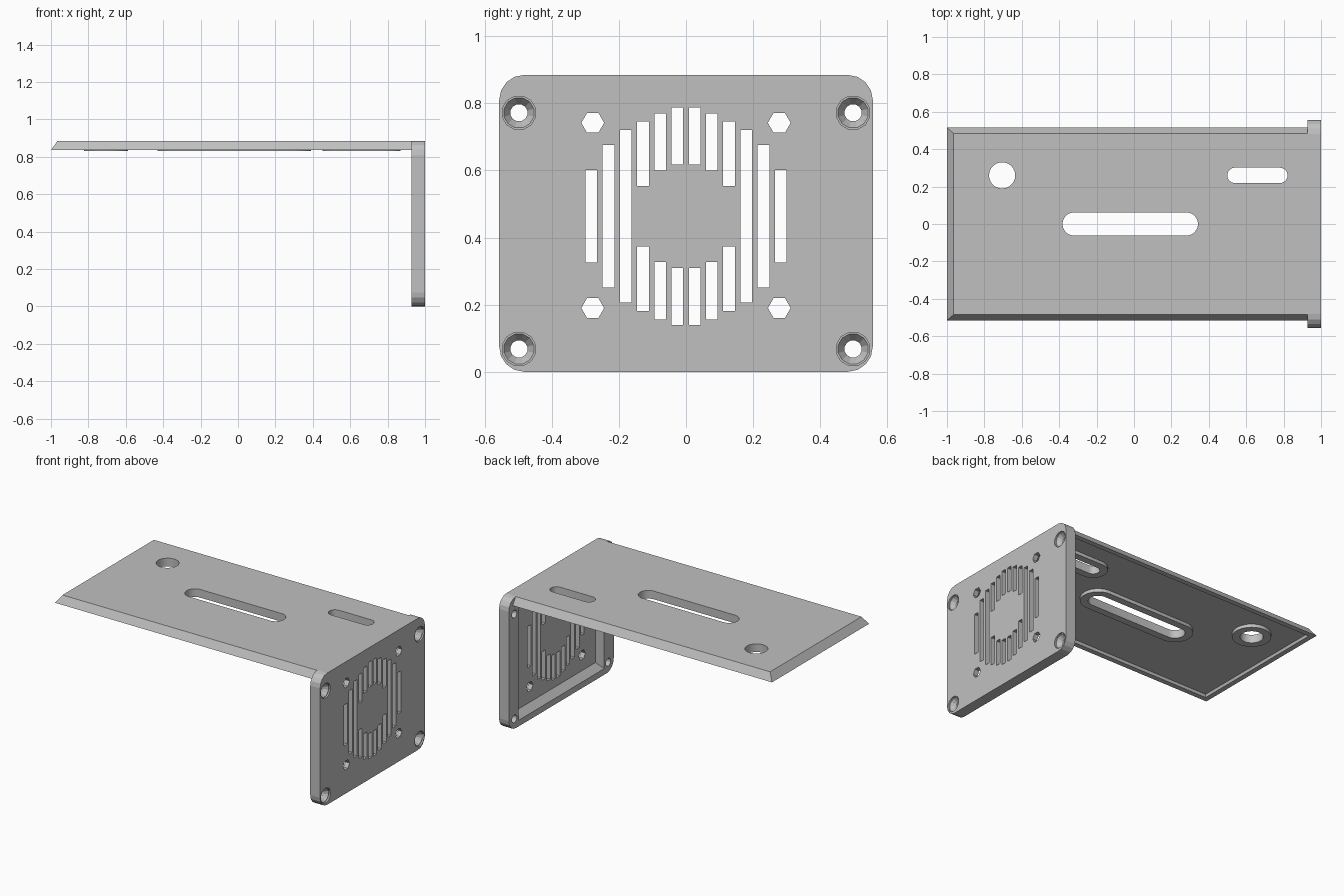
import bpy, bmesh
from math import cos, sin, pi, copysign

cube = bpy.data.objects.get("Cube")
if cube:
    bpy.data.objects.remove(cube, do_unlink=True)

grey = bpy.data.materials.new("plain grey")
grey.use_nodes = True
colour = (0.53, 0.53, 0.53, 1)
grey.diffuse_color = colour
grey.node_tree.nodes["Principled BSDF"].inputs["Base Color"].default_value = colour


def add_loft(bm, *rings):
    """Join closed rings of equal length into a capped solid."""
    loops = [[bm.verts.new(p) for p in ring] for ring in rings]
    faces = [bm.faces.new(loops[0]), bm.faces.new(loops[-1])]
    for a, b in zip(loops, loops[1:]):
        for i in range(len(a)):
            j = (i + 1) % len(a)
            faces.append(bm.faces.new((a[i], a[j], b[j], b[i])))
    bmesh.ops.recalc_face_normals(bm, faces=faces)


def make_object(name, bm):
    mesh = bpy.data.meshes.new(name)
    bm.to_mesh(mesh)
    bm.free()
    mesh.materials.append(grey)
    obj = bpy.data.objects.new(name, mesh)
    bpy.context.collection.objects.link(obj)
    return obj


def combine(target, bm, operation):
    """Apply a boolean with a temporary helper."""
    helper = make_object("helper", bm)
    helper.hide_render = True
    mod = target.modifiers.new("combine", 'BOOLEAN')
    mod.operation, mod.solver, mod.object = operation, 'EXACT', helper
    bpy.context.view_layer.objects.active = target
    bpy.ops.object.modifier_apply(modifier=mod.name)
    bpy.data.objects.remove(helper, do_unlink=True)


def rect_z(x0, x1, y, z):
    return [(x0, -y, z), (x1, -y, z), (x1, y, z), (x0, y, z)]


def rect_x(x, y0, y1, z0, z1):
    return [(x, y0, z0), (x, y1, z0), (x, y1, z1), (x, y0, z1)]


def circle_x(x, y, z, r, n, turn=0):
    angles = [2 * pi * (i + turn) / n for i in range(n)]
    return [(x, y + r * cos(a), z + r * sin(a)) for a in angles]


def slot_z(x, y, half, r, z, n=32):
    angles = [2 * pi * (i + 0.5) / n for i in range(n)]
    return [(x + copysign(half, cos(a)) + r * cos(a), y + r * sin(a), z) for a in angles]


TOP, INNER = 0.885, 0.927

# Top plate with sloped edges and a shallow recess underneath
bm = bmesh.new()
add_loft(bm, rect_z(-1, INNER, 0.515, 0.835), rect_z(-0.965, INNER, 0.485, TOP))
top_plate = make_object("top_plate", bm)
bm = bmesh.new()
add_loft(bm, rect_z(-0.972, 0.91, 0.487, 0.82), rect_z(-0.96, 0.91, 0.475, 0.852))
combine(top_plate, bm, 'DIFFERENCE')

# Raised bosses around the mounting slots, then the slots themselves
slots = [(-0.705, 0.26, 0, 0.07), (-0.02, 0, 0.3, 0.062), (0.66, 0.26, 0.12, 0.041)]
bosses, holes = bmesh.new(), bmesh.new()
for x, y, half, r in slots:
    add_loft(bosses, slot_z(x, y, half, r + 0.048, 0.83), slot_z(x, y, half, r + 0.048, 0.86))
    add_loft(holes, slot_z(x, y, half, r, 0.8), slot_z(x, y, half, r, 0.95))
combine(top_plate, bosses, 'UNION')
combine(top_plate, holes, 'DIFFERENCE')

# Upright fan plate with rounded corners
radius, steps = 0.075, 4
corners = [(1, 1), (-1, 1), (-1, -1), (1, -1)]
outline = []
for k, (sy, sz) in enumerate(corners):
    for i in range(steps + 1):
        a = pi / 2 * (k + i / steps)
        outline.append((sy * (0.557 - radius) + radius * cos(a),
                        TOP / 2 + sz * (TOP / 2 - radius) + radius * sin(a)))
bm = bmesh.new()
add_loft(bm, [(INNER, y, z) for y, z in outline], [(1, y, z) for y, z in outline])
fan_plate = make_object("fan_plate", bm)

# Sloped recess on the inner side
bm = bmesh.new()
add_loft(bm, rect_x(INNER - 0.01, -0.465, 0.465, 0.03, 0.842),
         rect_x(0.967, -0.42, 0.42, 0.085, 0.835))
combine(fan_plate, bm, 'DIFFERENCE')

# Vent slits around a solid hub, mirrored on both axes
bm = bmesh.new()
mid_z, half_w = 0.4635, 0.0175
outer_heights = [0.324, 0.307, 0.282, 0.257, 0.213, 0.138]
hub = 0.157
for i, h in enumerate(outer_heights):
    y = 0.0257 + 0.0514 * i
    if y < hub:
        inner = (hub ** 2 - y ** 2) ** 0.5
        spans = [(inner, h), (-h, -inner)]
    else:
        spans = [(-h, h)]
    for s in (-1, 1):
        for low, high in spans:
            box = (s * y - half_w, s * y + half_w, mid_z + low, mid_z + high)
            add_loft(bm, rect_x(0.9, *box), rect_x(1.1, *box))

# Hexagonal screw holes and countersunk corner holes
for sy, sz in corners:
    y, z = sy * 0.278, 0.466 + sz * 0.276
    add_loft(bm, circle_x(0.9, y, z, 0.034, 6), circle_x(1.1, y, z, 0.034, 6))
    y, z = sy * 0.498, 0.42 + sz * 0.352
    add_loft(bm, *[circle_x(x, y, z, r, 12, 0.5) for x, r in
                   ((0.9, 0.026), (0.962, 0.026), (0.99, 0.046), (0.99, 0.051), (1.1, 0.051))])
combine(fan_plate, bm, 'DIFFERENCE')

# Smooth the round slot walls while keeping edges crisp
for obj in bpy.context.view_layer.objects:
    obj.select_set(obj == top_plate)
bpy.context.view_layer.objects.active = top_plate
bpy.ops.object.shade_smooth_by_angle(angle=pi / 9)
